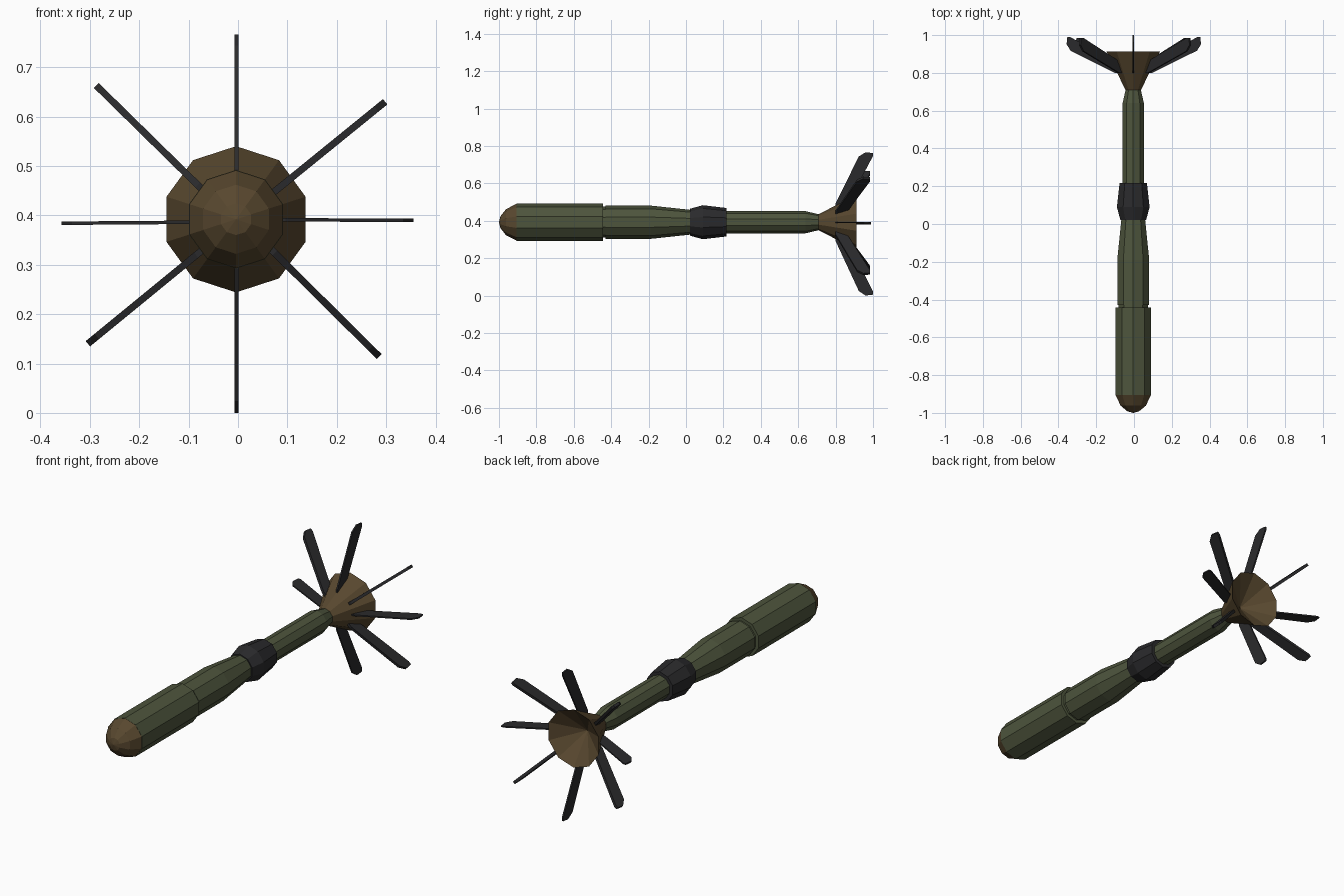
import bpy, bmesh, math
from mathutils import Vector

if "Cube" in bpy.data.objects:
    bpy.data.objects.remove(bpy.data.objects["Cube"])

CX, CZ, SIDES = -0.004, 0.392, 10


def material(name, col):
    m = bpy.data.materials.new(name)
    m.diffuse_color = (*col, 1)
    m.use_nodes = True
    m.node_tree.nodes["Principled BSDF"].inputs["Base Color"].default_value = m.diffuse_color
    return m


GREEN = material("olive_green", (0.075, 0.090, 0.046))
BROWN = material("dark_brown", (0.098, 0.064, 0.028))
BLACK = material("charcoal", (0.023, 0.023, 0.025))


def finish(bm, name, mat):
    bmesh.ops.recalc_face_normals(bm, faces=bm.faces)
    me = bpy.data.meshes.new(name)
    bm.to_mesh(me)
    bm.free()
    me.materials.append(mat)
    ob = bpy.data.objects.new(name, me)
    bpy.context.collection.objects.link(ob)
    return ob


def lathe(name, profile, mat):
    """Faceted solid around the long axis; profile is (y, radius), ends capped."""
    bm = bmesh.new()
    rings = []
    for y, r in profile:
        n = 1 if r == 0 else SIDES
        rings.append([bm.verts.new((CX + r * math.sin(math.tau * i / SIDES), y,
                                    CZ + r * math.cos(math.tau * i / SIDES)))
                      for i in range(n)])
    for a, b in zip(rings, rings[1:]):
        for i in range(SIDES):
            j = (i + 1) % SIDES
            if len(a) == 1:
                bm.faces.new((a[0], b[i], b[j]))
            elif len(b) == 1:
                bm.faces.new((a[i], a[j], b[0]))
            else:
                bm.faces.new((a[i], a[j], b[j], b[i]))
    for ring in (rings[0], rings[-1]):
        if len(ring) > 1:
            bm.faces.new(ring)
    return finish(bm, name, mat)


# Body sections, front to back
lathe("nose_cap", [(-1.0, 0), (-0.992, 0.032), (-0.962, 0.070), (-0.905, 0.099)], BROWN)
lathe("front_body", [(-0.905, 0.100), (-0.443, 0.100)], GREEN)
lathe("joint_groove", [(-0.443, 0.083), (-0.428, 0.083)], GREEN)
lathe("middle_body", [(-0.430, 0.089), (-0.190, 0.089), (0.025, 0.066)], GREEN)
lathe("collar", [(0.022, 0.072), (0.09, 0.091), (0.217, 0.076)], BLACK)
lathe("rear_tube", [(0.217, 0.059), (0.64, 0.059), (0.712, 0.042)], GREEN)
# Flared tail with hollow back
lathe("tail_cone", [(0.708, 0.042), (0.912, 0.148), (0.80, 0)], BROWN)


def fin(name, root, tip, y_end, thick):
    """Swept plate: root and tip are (x, z) in the front view."""
    r, t = Vector((root[0], 0, root[1])), Vector((tip[0], 0, tip[1]))
    side = (t - r).normalized().cross(Vector((0, 1, 0))) * thick / 2
    # (fraction outward, fraction of length along y)
    outline = [(-0.04, 0.0), (0.03, 0.0), (0.92, 0.62), (1.0, 0.80),
               (0.985, 1.0), (0.93, 1.0), (0.07, 0.36)]
    bm = bmesh.new()
    layers = []
    for s in (-1, 1):
        layers.append([bm.verts.new(r.lerp(t, u) + side * s +
                                    Vector((0, 0.80 + v * (y_end - 0.80), 0)))
                       for u, v in outline])
    a, b = layers
    bm.faces.new(a)
    bm.faces.new(b[::-1])
    for i in range(len(a)):
        j = (i + 1) % len(a)
        bm.faces.new((a[i], b[i], b[j], a[j]))
    finish(bm, name, BLACK)


# Eight tail fins
fin("fin_top", (-0.003, 0.485), (-0.003, 0.766), 1.0, 0.008)
fin("fin_bottom", (-0.003, 0.300), (-0.003, 0.0), 1.0, 0.008)
fin("fin_right", (0.088, 0.391), (0.355, 0.390), 0.99, 0.007)
fin("fin_left", (-0.095, 0.386), (-0.357, 0.384), 0.99, 0.007)
fin("fin_upper_right", (0.070, 0.445), (0.298, 0.630), 0.985, 0.014)
fin("fin_upper_left", (-0.075, 0.455), (-0.287, 0.663), 0.985, 0.014)
fin("fin_lower_left", (-0.078, 0.325), (-0.304, 0.140), 0.985, 0.014)
fin("fin_lower_right", (0.068, 0.330), (0.286, 0.114), 0.985, 0.014)
